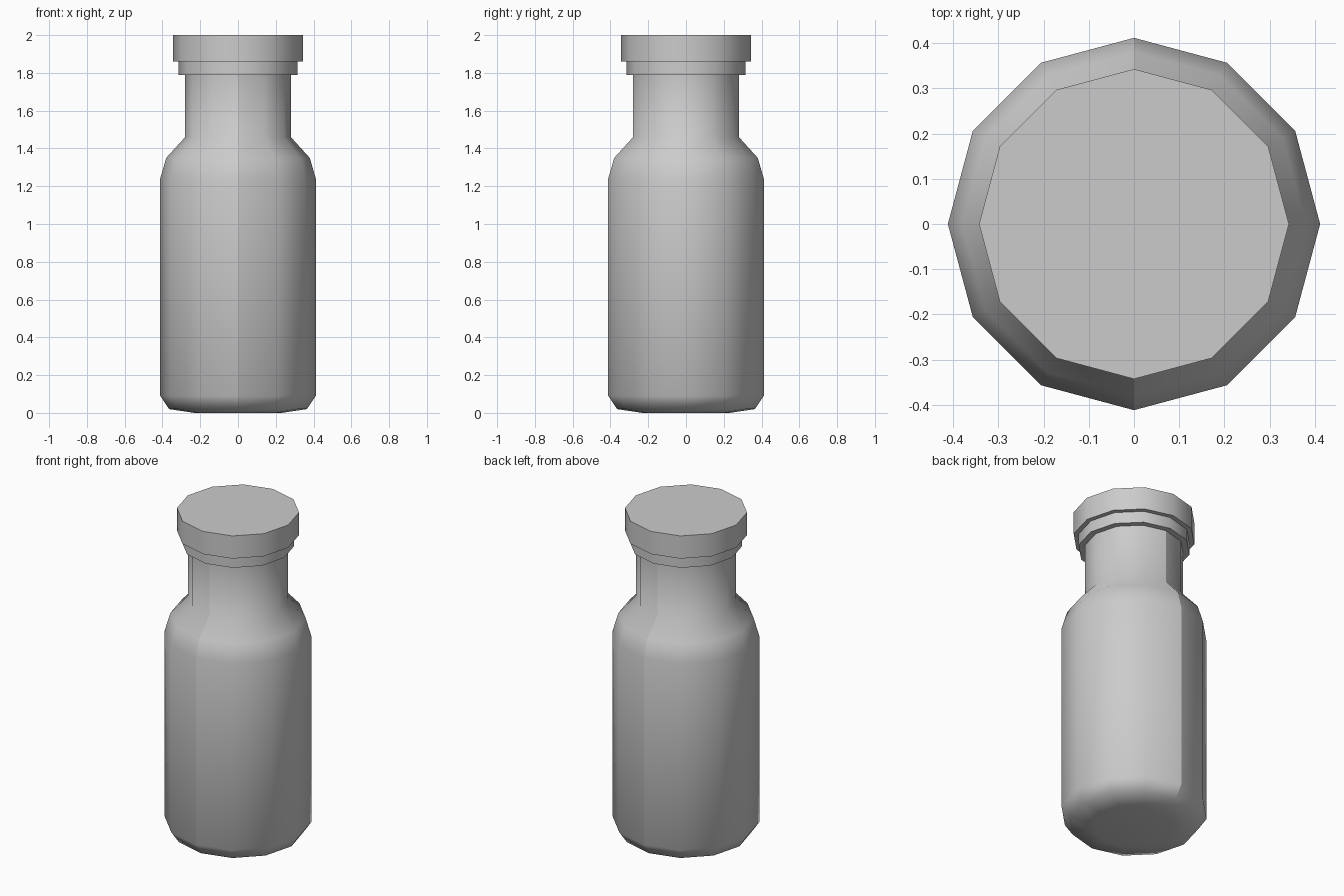
import bpy, bmesh, math

if "Cube" in bpy.data.objects:
    bpy.data.objects.remove(bpy.data.objects["Cube"], do_unlink=True)

SIDES = 12
grey = bpy.data.materials.new("plain grey")
grey.use_nodes = True
COLOUR = (0.6, 0.6, 0.6, 1)
grey.diffuse_color = COLOUR
grey.node_tree.nodes["Principled BSDF"].inputs["Base Color"].default_value = COLOUR


def lathe(name, profile, seams=False):
    """Turn a (radius, height) profile into a closed twelve-sided solid."""
    bm = bmesh.new()
    rings = []
    for r, z in profile:
        rings.append([bm.verts.new((r * math.cos(math.tau * i / SIDES),
                                    r * math.sin(math.tau * i / SIDES), z))
                      for i in range(SIDES)])
    for low, high in zip(rings, rings[1:]):
        for i in range(SIDES):
            j = (i + 1) % SIDES
            bm.faces.new((low[i], low[j], high[j], high[i]))
    bm.faces.new(rings[0][::-1])
    bm.faces.new(rings[-1])
    mesh = bpy.data.meshes.new(name)
    bm.to_mesh(mesh)
    bm.free()
    mesh.materials.append(grey)
    obj = bpy.data.objects.new(name, mesh)
    bpy.context.collection.objects.link(obj)
    bpy.ops.object.select_all(action="DESELECT")
    obj.select_set(True)
    bpy.context.view_layer.objects.active = obj
    bpy.ops.object.shade_smooth_by_angle(angle=math.radians(60))
    if seams:
        # Hard mould seams run up the front and the back
        for e in mesh.edges:
            a, b = (mesh.vertices[v].co for v in e.vertices)
            if abs(a.x) + abs(b.x) < 0.001 and abs(a.z - b.z) > 0.05:
                e.use_edge_sharp = True
    return obj


# Bottle: rounded base, straight wall, sloping shoulder and neck
lathe("bottle_body", [(0.23, 0), (0.365, 0.02), (0.412, 0.09), (0.412, 1.24),
                      (0.38, 1.35), (0.28, 1.46), (0.28, 1.79)], seams=True)
# Collar under the cap
lathe("neck_collar", [(0.315, 1.79), (0.315, 1.86)])
# Cap
lathe("cap", [(0.343, 1.86), (0.343, 2)])
